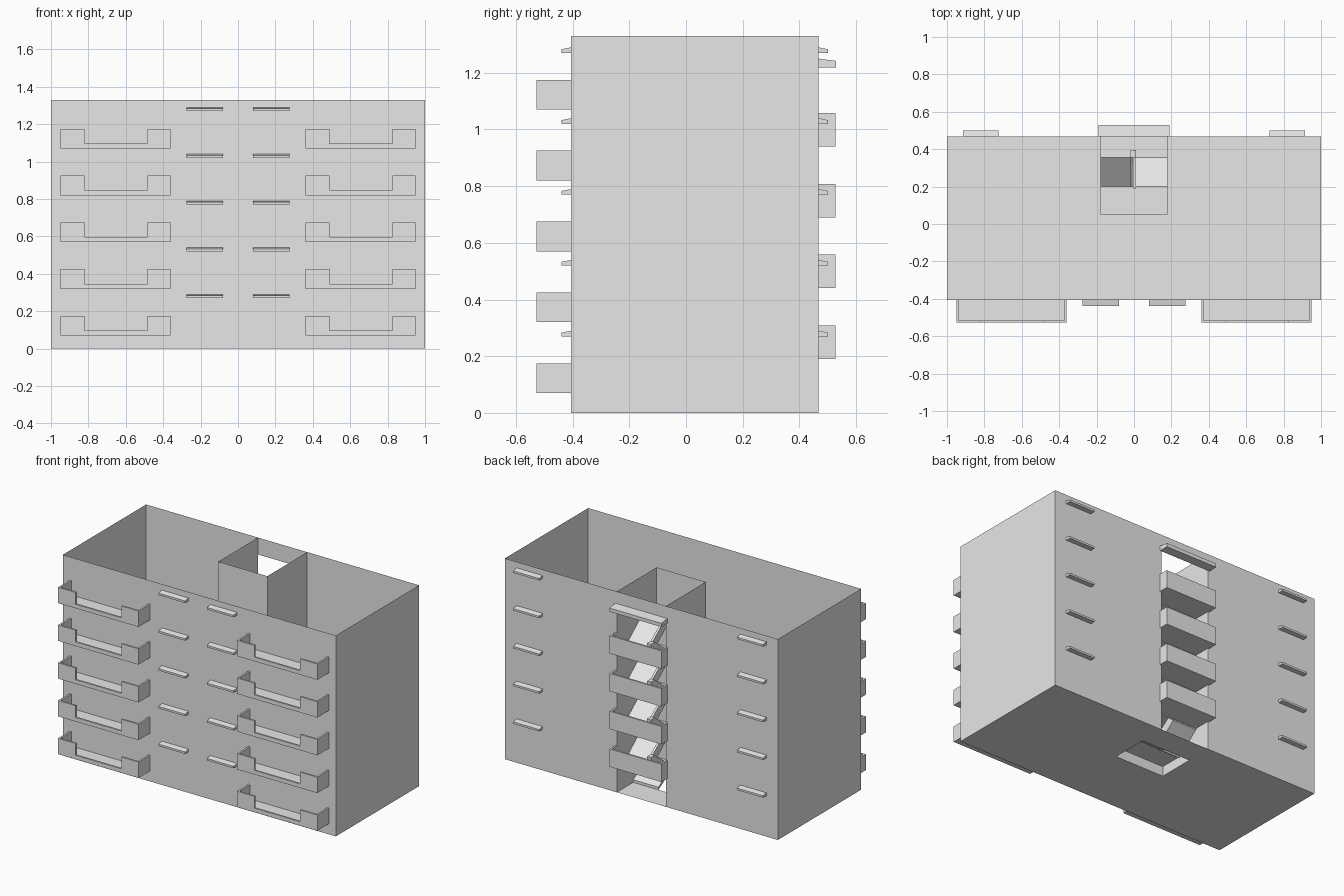
import bpy, bmesh

cube = bpy.data.objects.get("Cube")
if cube:
    bpy.data.objects.remove(cube, do_unlink=True)

grey = bpy.data.materials.new("plain_grey")
grey.use_nodes = True
colour = (0.8, 0.8, 0.8, 1)
grey.diffuse_color = colour
grey.node_tree.nodes["Principled BSDF"].inputs["Base Color"].default_value = colour

FRONT, BACK, HEIGHT = -0.405, 0.467, 1.33
STOREY = 0.25
SHAFT, SHAFT_Y = 0.18, 0.05
FLOOR, RUN_LOW, RUN_HIGH = 0.075, 0.2, 0.355


def finish(name, bm):
    mesh = bpy.data.meshes.new(name)
    bm.to_mesh(mesh)
    bm.free()
    mesh.materials.append(grey)
    obj = bpy.data.objects.new(name, mesh)
    bpy.context.collection.objects.link(obj)
    return obj


def wall(name, path):
    """Thin upright wall along a plan path."""
    bm = bmesh.new()
    for (ax, ay), (bx, by) in zip(path, path[1:]):
        bm.faces.new([bm.verts.new(p) for p in
                      ((ax, ay, 0), (bx, by, 0), (bx, by, HEIGHT), (ax, ay, HEIGHT))])
    bmesh.ops.remove_doubles(bm, verts=bm.verts, dist=0.0001)
    return finish(name, bm)


def sheet(name, points):
    bm = bmesh.new()
    bm.faces.new([bm.verts.new(p) for p in points])
    return finish(name, bm)


def prism(bm, profile, x0, x1):
    """Add a side profile (y, z) extruded from x0 to x1."""
    face = bm.faces.new([bm.verts.new((x0, y, z)) for y, z in profile])
    ext = bmesh.ops.extrude_face_region(bm, geom=[face])
    verts = [v for v in ext["geom"] if isinstance(v, bmesh.types.BMVert)]
    bmesh.ops.translate(bm, verts=verts, vec=(x1 - x0, 0, 0))
    bmesh.ops.recalc_face_normals(bm, faces=bm.faces)


def box(bm, x0, x1, y0, y1, z0, z1):
    prism(bm, [(y0, z0), (y1, z0), (y1, z1), (y0, z1)], x0, x1)


# Outer walls, open at the stairwell
wall("outer_walls", [(-SHAFT, BACK), (-1, BACK), (-1, FRONT),
                     (1, FRONT), (1, BACK), (SHAFT, BACK)])
sheet("stair_lintel", [(SHAFT, BACK, 1.25), (-SHAFT, BACK, 1.25),
                       (-SHAFT, BACK, HEIGHT), (SHAFT, BACK, HEIGHT)])
wall("stair_shaft", [(SHAFT, BACK), (SHAFT, SHAFT_Y),
                     (-SHAFT, SHAFT_Y), (-SHAFT, BACK)])

# Base with a hole below the stairs
ENTRY = 0.295
for name, x0, x1, y0, y1 in (("base_right", -1, -SHAFT, FRONT, BACK),
                             ("base_left", SHAFT, 1, FRONT, BACK),
                             ("base_front", -SHAFT, SHAFT, FRONT, SHAFT_Y),
                             ("entrance_floor", -SHAFT, SHAFT, ENTRY, BACK)):
    sheet(name, [(x0, y0, 0), (x0, y1, 0), (x1, y1, 0), (x1, y0, 0)])

# Front balconies with a lowered middle parapet
T = 0.012
for level in range(5):
    z = 0.07 + level * STOREY
    top, low = z + 0.105, z + 0.027
    for side, x0 in (("right", -0.95), ("left", 0.36)):
        x1, edge = x0 + 0.59, -0.527
        bm = bmesh.new()
        box(bm, x0, x1, edge, FRONT, z, z + 0.01)
        box(bm, x0, x1, edge, edge + T, z, low)
        for a, b in ((x0, x0 + 0.13), (x1 - 0.125, x1)):
            box(bm, a, b, edge, edge + T, low, top)
        for a in (x0, x1 - T):
            box(bm, a, a + T, edge + T, FRONT, z, top)
        finish(f"balcony_{side}_{level + 1}", bm)

# Sloping window ledges on both long walls
for level in range(5):
    z = 0.27 + level * STOREY
    for place, base, out, xa, xb in (("front", FRONT, -0.034, 0.08, 0.275),
                                     ("back", BACK, 0.034, 0.725, 0.915)):
        for side, x0, x1 in (("left", xa, xb), ("right", -xb, -xa)):
            bm = bmesh.new()
            prism(bm, [(base, z), (base + out, z), (base + out, z + 0.013),
                       (base, z + 0.02)], x0, x1)
            finish(f"ledge_{place}_{side}_{level + 1}", bm)

# Canopy over the stairwell opening
bm = bmesh.new()
prism(bm, [(BACK, 1.218), (0.53, 1.218), (0.53, 1.242), (BACK, 1.25)], -0.19, 0.19)
finish("stair_canopy", bm)


def flight(name, y0, z0, y1, z1, x0, x1):
    bm = bmesh.new()
    prism(bm, [(y0, z0), (y1, z1), (y1, z1 - 0.018), (y0, z0 - 0.018)], x0, x1)
    return finish(name, bm)


def rail(name, z0, z1, x0, x1):
    bm = bmesh.new()
    prism(bm, [(RUN_LOW - 0.01, z0 - 0.01), (RUN_HIGH, z1 - 0.01), (0.395, z1 - 0.01),
               (0.395, z1 + 0.055), (RUN_HIGH, z1 + 0.055), (RUN_LOW - 0.01, z0 + 0.055)],
          x0, x1)
    return finish(name, bm)


# Stair floors, flights and rear half landings
for level in range(5):
    z = FLOOR + level * STOREY
    bm = bmesh.new()
    box(bm, -SHAFT, SHAFT, SHAFT_Y, RUN_LOW, z - 0.01, z)
    finish(f"stair_floor_{level + 1}", bm)
    if level == 4:
        break
    mid, up = z + STOREY / 2, z + STOREY
    flight(f"flight_right_{level + 1}", RUN_LOW, z, RUN_HIGH, mid, -SHAFT, -0.005)
    flight(f"flight_left_{level + 1}", RUN_LOW, up, RUN_HIGH, mid, -0.005, SHAFT)
    rail(f"rail_right_{level + 1}", z, mid, -0.02, -0.005)
    rail(f"rail_left_{level + 1}", up, mid, -0.005, 0.01)
    bm = bmesh.new()
    box(bm, -SHAFT, SHAFT, RUN_HIGH, BACK, mid - 0.01, mid)
    box(bm, -0.19, 0.19, BACK, 0.528, mid - 0.01, mid)
    box(bm, -0.19, 0.19, 0.516, 0.528, mid, mid + 0.108)
    for x in (-0.19, 0.178):
        box(bm, x, x + T, BACK, 0.516, mid, mid + 0.108)
    finish(f"rear_landing_{level + 1}", bm)

# Short flight up from the entrance
flight("entrance_flight", RUN_LOW, FLOOR, ENTRY, 0.018, -0.005, SHAFT)
